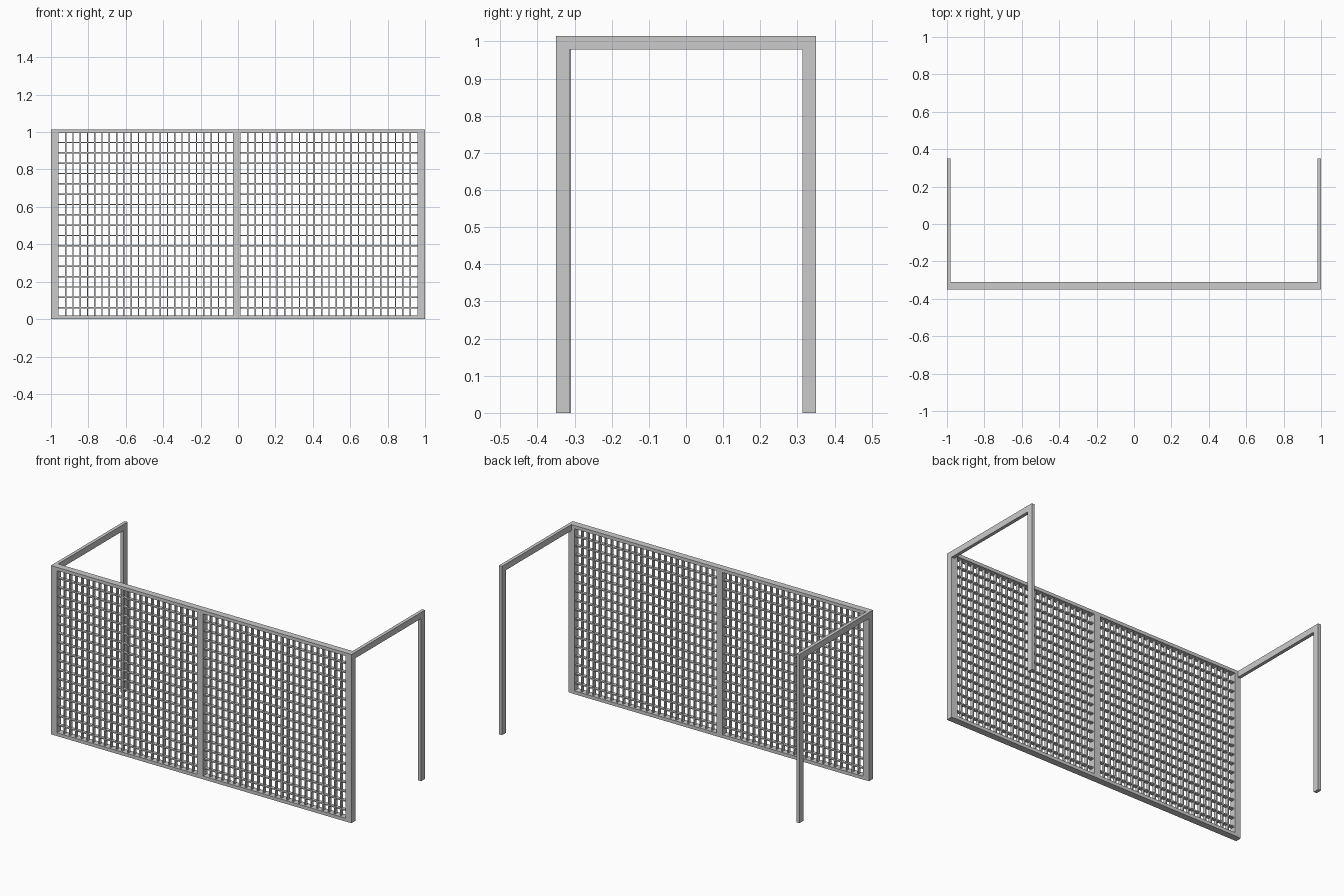
import bpy, bmesh
from mathutils import Matrix, Vector

if "Cube" in bpy.data.objects:
    bpy.data.objects.remove(bpy.data.objects["Cube"])

H = 1.015        # overall height
Y0, Y1 = -0.35, 0.35
T = 0.02         # tube thickness
W = 0.037        # tube depth
SEAM = -0.007    # where the two front panels meet


def build(name, boxes):
    """One mesh object made of boxes given as (x0, x1, y0, y1, z0, z1)."""
    bm = bmesh.new()
    for x0, x1, y0, y1, z0, z1 in boxes:
        centre = Vector((x0 + x1, y0 + y1, z0 + z1)) / 2
        size = Matrix.Diagonal((x1 - x0, y1 - y0, z1 - z0, 1))
        bmesh.ops.create_cube(bm, size=1, matrix=Matrix.Translation(centre) @ size)
    mesh = bpy.data.meshes.new(name)
    bm.to_mesh(mesh)
    bm.free()
    obj = bpy.data.objects.new(name, mesh)
    bpy.context.collection.objects.link(obj)
    return obj


# Side frames: front leg, back leg and top rail
for side, x0 in (("left", -1.0), ("right", 1.0 - T)):
    x1 = x0 + T
    build(side + "_side_frame", [
        (x0, x1, Y0, Y0 + W, 0, H - W),
        (x0, x1, Y1 - W, Y1, 0, H - W),
        (x0, x1, Y0, Y1, H - W, H),
    ])

# Front panels: rectangular frame with a grid of slats inside
COLS, ROWS = 24, 18
D = 0.02         # slat depth
S = 0.007        # slat thickness
yc = Y0 + 0.02
for side, a, b in (("left", -1.0 + T, SEAM), ("right", SEAM, 1.0 - T)):
    y0, y1 = Y0, Y0 + 0.04
    build(side + "_panel_frame", [
        (a, a + T, y0, y1, T, H - T),
        (b - T, b, y0, y1, T, H - T),
        (a, b, y0, y1, 0, T),
        (a, b, y0, y1, H - T, H),
    ])

    xa, xb = a + T, b - T
    step_x = (xb - xa) / COLS
    upright = [xa + step_x * i for i in range(1, COLS)]
    build(side + "_upright_slats", [
        (x - S / 2, x + S / 2, yc - D / 2, yc + D / 2, T, H - T) for x in upright])
    level = [0.061 + 0.0552 * i for i in range(ROWS - 1)]
    build(side + "_level_slats", [
        (xa, xb, yc - D / 2, yc + D / 2, z - S / 2, z + S / 2) for z in level])
